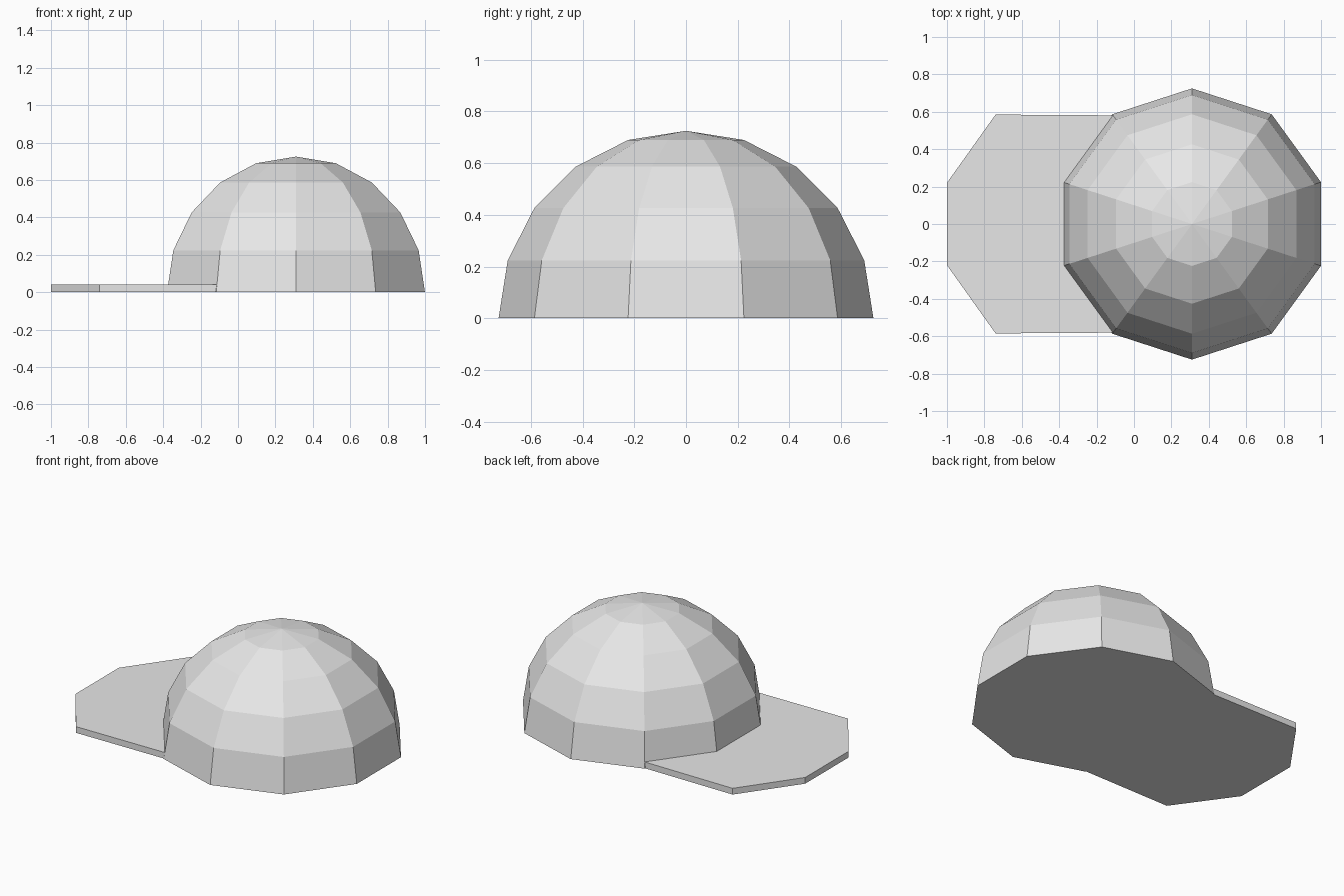
import bpy
import bmesh
from math import cos, sin, pi

cube = bpy.data.objects.get("Cube")
if cube:
    bpy.data.objects.remove(cube, do_unlink=True)

SIDES = 10
CENTRE_X = 0.31
RADIUS = 0.725
BRIM_HEIGHT = 0.04

grey = bpy.data.materials.new("light grey")
grey.use_nodes = True
colour = (0.8, 0.8, 0.8, 1)
grey.diffuse_color = colour
grey.node_tree.nodes["Principled BSDF"].inputs["Base Color"].default_value = colour


def finish(bm, name):
    bmesh.ops.recalc_face_normals(bm, faces=bm.faces)
    mesh = bpy.data.meshes.new(name)
    bm.to_mesh(mesh)
    bm.free()
    mesh.materials.append(grey)
    obj = bpy.data.objects.new(name, mesh)
    bpy.context.collection.objects.link(obj)
    return obj


def rim_point(k, radius):
    a = pi / 2 + 2 * pi * k / SIDES
    return CENTRE_X + radius * cos(a), radius * sin(a)


# Crown: faceted half ball with a closed base
bm = bmesh.new()
rings = []
for level in range(5):
    tilt = level * pi / 10
    r, z = RADIUS * cos(tilt), RADIUS * sin(tilt)
    rings.append([bm.verts.new((*rim_point(k, r), z)) for k in range(SIDES)])
top = bm.verts.new((CENTRE_X, 0, RADIUS))
bm.faces.new(rings[0])
for k in range(SIDES):
    n = (k + 1) % SIDES
    for low, high in zip(rings, rings[1:]):
        bm.faces.new((low[k], low[n], high[n], high[k]))
    bm.faces.new((rings[-1][k], rings[-1][n], top))
finish(bm, "crown")

# Brim: thin plate whose inner edge follows the crown
inner = [rim_point(k, RADIUS - 0.007) for k in (1, 2, 3, 4)]
outer = [(-0.74, -0.585), (-1, -0.22), (-1, 0.22), (-0.74, 0.585)]
bm = bmesh.new()
base = bm.faces.new([bm.verts.new((x, y, 0)) for x, y in inner + outer])
extruded = bmesh.ops.extrude_face_region(bm, geom=[base], use_keep_orig=True)
raised = [v for v in extruded["geom"] if isinstance(v, bmesh.types.BMVert)]
bmesh.ops.translate(bm, verts=raised, vec=(0, 0, BRIM_HEIGHT))
finish(bm, "brim")
